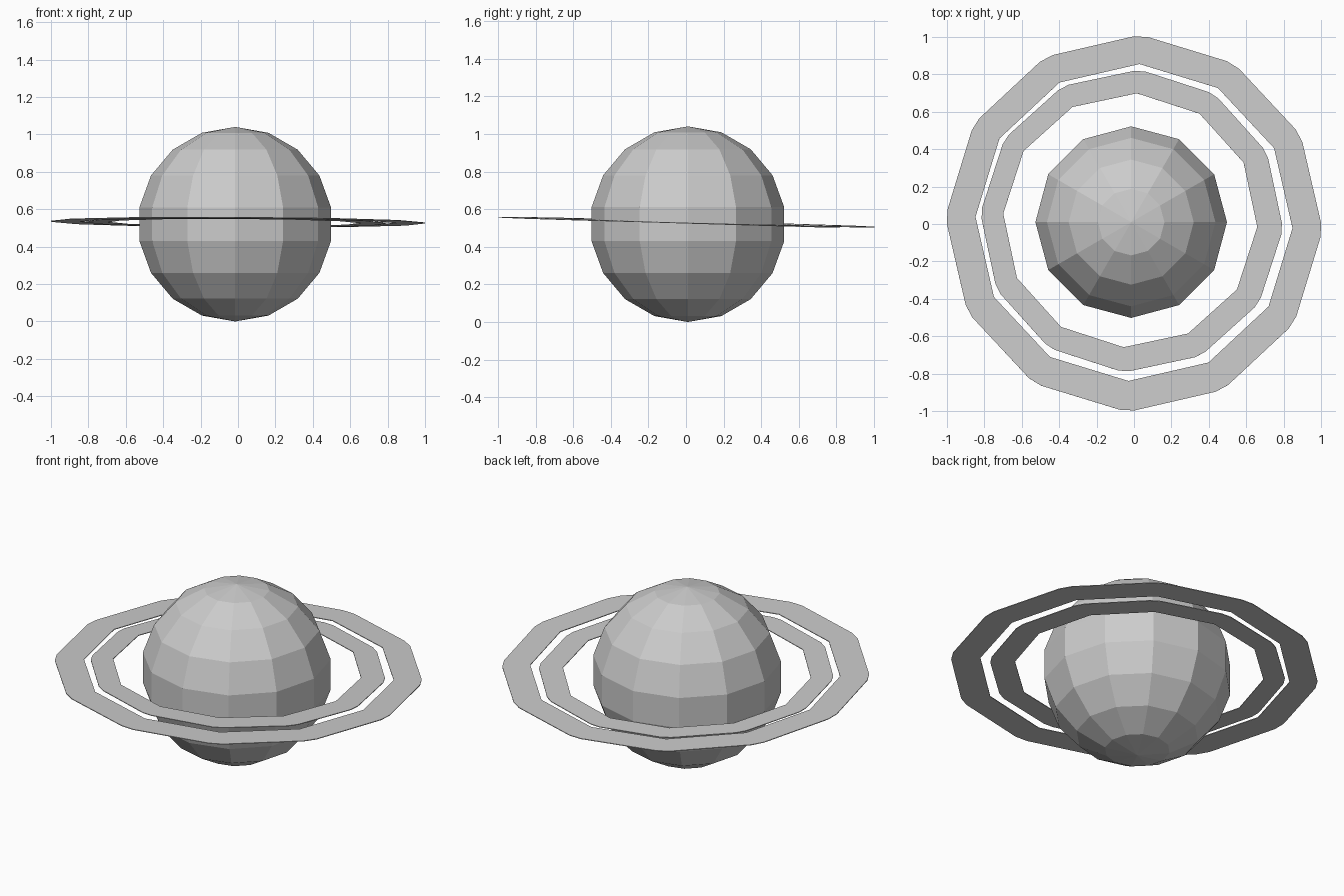
import bpy
import bmesh
from math import radians, cos, sin
from mathutils import Vector

default = bpy.data.objects.get("Cube")
if default:
    bpy.data.objects.remove(default, do_unlink=True)

# Single flat grey for the whole model
GREY = (0.6, 0.6, 0.6, 1.0)
grey = bpy.data.materials.new("light grey")
grey.use_nodes = True
grey.diffuse_color = GREY
for node in grey.node_tree.nodes:
    if node.type == 'BSDF_PRINCIPLED':
        node.inputs["Base Color"].default_value = GREY


def add_object(name, bm, location):
    mesh = bpy.data.meshes.new(name)
    bm.to_mesh(mesh)
    bm.free()
    mesh.materials.append(grey)
    obj = bpy.data.objects.new(name, mesh)
    obj.location = location
    bpy.context.collection.objects.link(obj)
    return obj


def polar(radius, degrees, z):
    a = radians(degrees)
    return Vector((radius * cos(a), radius * sin(a), z))


def flat_ring(name, outer, inner, turn, corner, hole_shift, location, tilt, thickness=0.004):
    """Thin twelve-sided ring whose outer corners are slightly clipped."""
    bm = bmesh.new()
    layers = []
    for z in (thickness / 2, -thickness / 2):
        rim, hole = [], []
        for i in range(12):
            angle = 30 * i + turn
            rim.append((bm.verts.new(polar(outer, angle - corner, z)),
                        bm.verts.new(polar(outer, angle + corner, z))))
            hole.append(bm.verts.new(polar(inner, angle, z) + hole_shift))
        layers.append((rim, hole))
    (rim_t, hole_t), (rim_b, hole_b) = layers
    for i in range(12):
        j = (i + 1) % 12
        # top and bottom faces
        for rim, hole in layers:
            bm.faces.new((hole[i], rim[i][0], rim[i][1]))
            bm.faces.new((hole[i], rim[i][1], rim[j][0], hole[j]))
        # outer and inner walls
        bm.faces.new((rim_t[i][0], rim_b[i][0], rim_b[i][1], rim_t[i][1]))
        bm.faces.new((rim_t[i][1], rim_b[i][1], rim_b[j][0], rim_t[j][0]))
        bm.faces.new((hole_t[i], hole_t[j], hole_b[j], hole_b[i]))
    bmesh.ops.recalc_face_normals(bm, faces=bm.faces)
    obj = add_object(name, bm, location)
    obj.rotation_euler = [radians(t) for t in tilt]
    return obj


# Faceted globe
bm = bmesh.new()
bmesh.ops.create_uvsphere(bm, u_segments=12, v_segments=9, radius=0.52)
add_object("globe", bm, (-0.015, 0.01, 0.52))

# Two tilted flat rings
flat_ring("outer_ring", 1.0, 0.848, -2, 2.2, Vector((0, 0.005, 0)),
          (0, 0.003, 0.531), (-1.5, 0.3, 0))
flat_ring("inner_ring", 0.803, 0.68, -3, 2.2, Vector((-0.008, 0.004, 0)),
          (-0.012, 0.016, 0.529), (-1.8, 0.3, 0))
